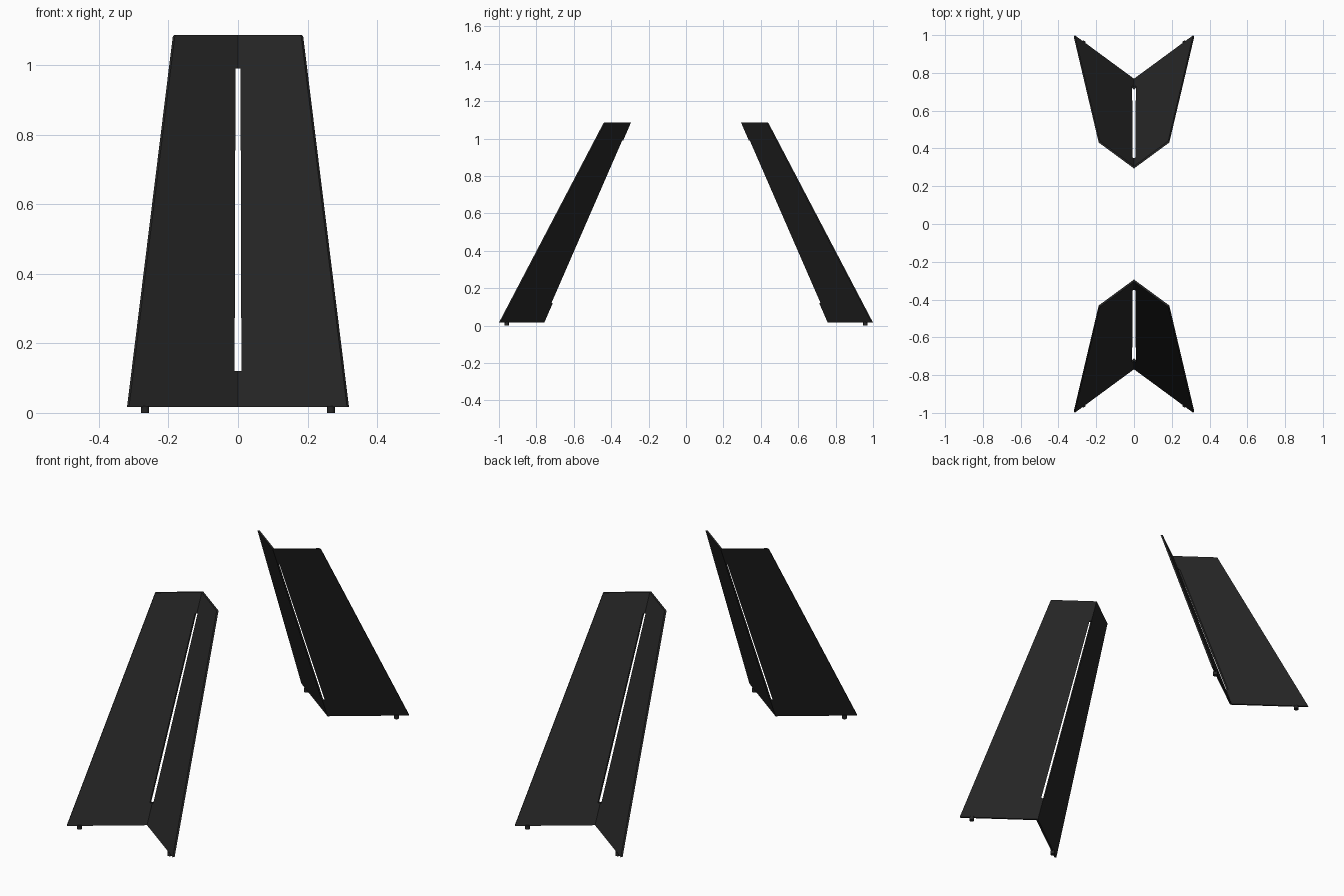
import bpy, bmesh, math

if "Cube" in bpy.data.objects:
    bpy.data.objects.remove(bpy.data.objects["Cube"])

T = 0.0097                      # sheet thickness
A = math.atan(0.735)            # angle of each wing from the x axis
Z0, Z1 = 0.017, 1.086           # bottom and top of the sheet

mat = bpy.data.materials.new("black_steel")
mat.diffuse_color = (0.02, 0.02, 0.02, 1)
mat.use_nodes = True
mat.node_tree.nodes["Principled BSDF"].inputs["Base Color"].default_value = mat.diffuse_color


def loft(name, rings, corner_radius=0):
    """Closed solid between two matching rings of points."""
    bm = bmesh.new()
    lo, hi = [[bm.verts.new(p) for p in ring] for ring in rings]
    n = len(lo)
    bm.faces.new(lo)
    bm.faces.new(hi)
    for i in range(n):
        j = (i + 1) % n
        bm.faces.new((lo[i], lo[j], hi[j], hi[i]))
    bmesh.ops.recalc_face_normals(bm, faces=bm.faces[:])
    if corner_radius:           # round the outer top corners of the sheet
        short = [e for e in bm.edges if e.calc_length() < T * 1.1
                 and e.verts[0].co.z > Z1 - 0.01 and abs(e.verts[0].co.x) > 0.1]
        bmesh.ops.bevel(bm, geom=short, offset=corner_radius, segments=3,
                        profile=0.5, affect='EDGES')
    me = bpy.data.meshes.new(name)
    bm.to_mesh(me)
    bm.free()
    ob = bpy.data.objects.new(name, me)
    bpy.context.collection.objects.link(ob)
    me.materials.append(mat)
    return ob


def v_section(apex_y, half, z):
    """V-shaped sheet section, open towards -y."""
    out_y = apex_y - half * math.tan(A)
    in_x, in_y = half - T * math.sin(A), out_y - T * math.cos(A)
    return [(0, apex_y, z), (half, out_y, z), (in_x, in_y, z),
            (0, apex_y - T / math.cos(A), z),
            (-in_x, in_y, z), (-half, out_y, z)]


def rect(half, z):
    return [(-half, -1.2, z), (half, -1.2, z), (half, -0.1, z), (-half, -0.1, z)]


def make_leg(side, turn):
    # folded, tapering sheet
    leg = loft(side + "_leg_sheet",
               [v_section(-0.757, 0.319, Z0), v_section(-0.294, 0.187, Z1)], 0.006)
    # slot along the fold
    cutter = loft(side + "_slot_cutter", [rect(0.0098, 0.12), rect(0.0072, 0.99)])
    cutter.hide_render = True
    cutter.hide_viewport = True
    mod = leg.modifiers.new("slot", 'BOOLEAN')
    mod.operation = 'DIFFERENCE'
    mod.solver = 'EXACT'
    mod.object = cutter
    parts = [leg, cutter]
    # small round feet
    for s, label in ((-1, "left"), (1, "right")):
        bpy.ops.mesh.primitive_cylinder_add(
            vertices=20, radius=0.0115, depth=0.02,
            location=(s * 0.267, -0.959, 0.01))
        foot = bpy.context.object
        foot.name = f"{side}_{label}_foot"
        foot.data.materials.append(mat)
        bpy.ops.object.shade_smooth_by_angle()
        parts.append(foot)
    # the back leg is the front one turned about z
    for p in parts:
        x, y, z = p.location
        c, s = math.cos(turn), math.sin(turn)
        p.location = (c * x - s * y, s * x + c * y, z)
        p.rotation_euler.z = turn


make_leg("front", 0)
make_leg("back", math.pi)
